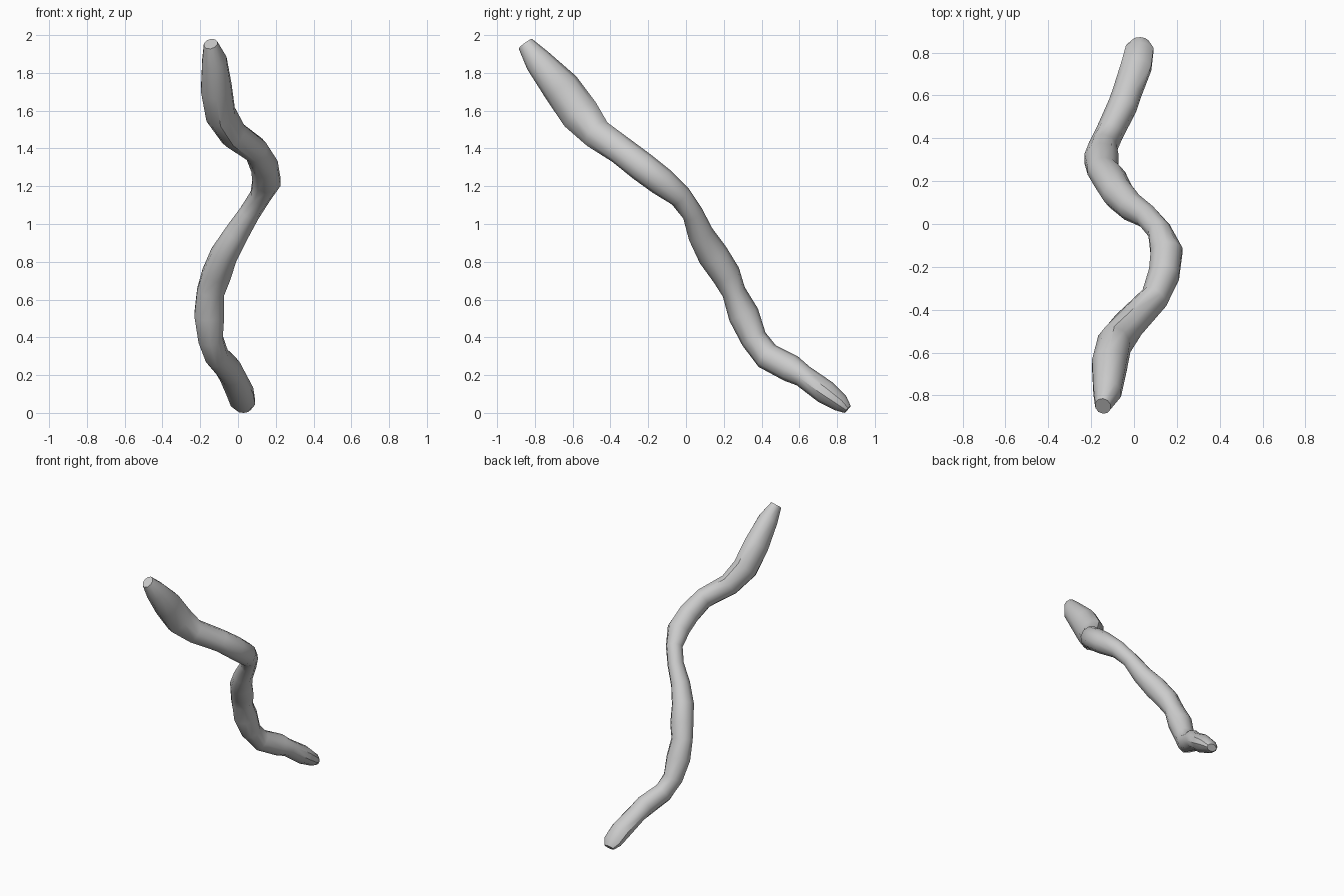
import bpy, bmesh, math
from mathutils import Vector

cube = bpy.data.objects.get("Cube")
if cube:
    bpy.data.objects.remove(cube, do_unlink=True)

# Plain grey material
grey = bpy.data.materials.new("light grey")
grey.use_nodes = True
colour = (0.6, 0.6, 0.6, 1)
grey.diffuse_color = colour
grey.node_tree.nodes["Principled BSDF"].inputs["Base Color"].default_value = colour

# Stations along the twisting stem: centre x, y, z, half width, half depth
STATIONS = [
    (-.145, -.850, 1.963, .038, .044),
    (-.125, -.785, 1.875, .068, .072),
    (-.115, -.660, 1.730, .085, .100),
    (-.092, -.560, 1.590, .082, .104),
    (-.025, -.470, 1.485, .075, .082),
    (.095, -.345, 1.400, .066, .076),
    (.140, -.235, 1.315, .075, .079),
    (.152, -.130, 1.235, .078, .076),
    (.117, -.030, 1.155, .056, .061),
    (.060, .035, 1.065, .056, .056),
    (-.010, .078, .955, .065, .069),
    (-.075, .143, .845, .074, .082),
    (-.115, .213, .740, .080, .077),
    (-.145, .253, .650, .076, .063),
    (-.152, .305, .530, .083, .082),
    (-.145, .360, .400, .068, .070),
    (-.112, .430, .310, .065, .073),
    (-.052, .555, .245, .070, .074),
    (-.030, .620, .205, .070, .060),
    (.012, .740, .118, .074, .064),
    (.027, .820, .060, .068, .047),
    (.030, .855, .028, .038, .025),
]
SIDES = 10

# Loft elliptical rings along the stations
bm = bmesh.new()
centres = [Vector(s[:3]) for s in STATIONS]
rings = []
for i, (c, s) in enumerate(zip(centres, STATIONS)):
    ahead = centres[min(i + 1, len(centres) - 1)]
    behind = centres[max(i - 1, 0)]
    along = (ahead - behind).normalized()
    depth = along.cross(Vector((1, 0, 0))).normalized()
    width = depth.cross(along)
    ring = []
    for k in range(SIDES):
        a = math.tau * k / SIDES + math.pi / 2
        ring.append(bm.verts.new(c + width * s[3] * math.cos(a) + depth * s[4] * math.sin(a)))
    rings.append(ring)
for r0, r1 in zip(rings, rings[1:]):
    for k in range(SIDES):
        j = (k + 1) % SIDES
        bm.faces.new((r0[k], r0[j], r1[j], r1[k]))

# Blunt ends
bm.faces.new(rings[0])
bm.faces.new(rings[-1])
bmesh.ops.recalc_face_normals(bm, faces=bm.faces)

# Seat on the ground
low = min(v.co.z for v in bm.verts)
bmesh.ops.translate(bm, verts=bm.verts, vec=(0, 0, -low))

mesh = bpy.data.meshes.new("twisted_stem")
bm.to_mesh(mesh)
bm.free()
mesh.materials.append(grey)
stem = bpy.data.objects.new("twisted_stem", mesh)
bpy.context.collection.objects.link(stem)

bpy.context.view_layer.objects.active = stem
stem.select_set(True)
bpy.ops.object.shade_smooth_by_angle(angle=math.radians(40))
